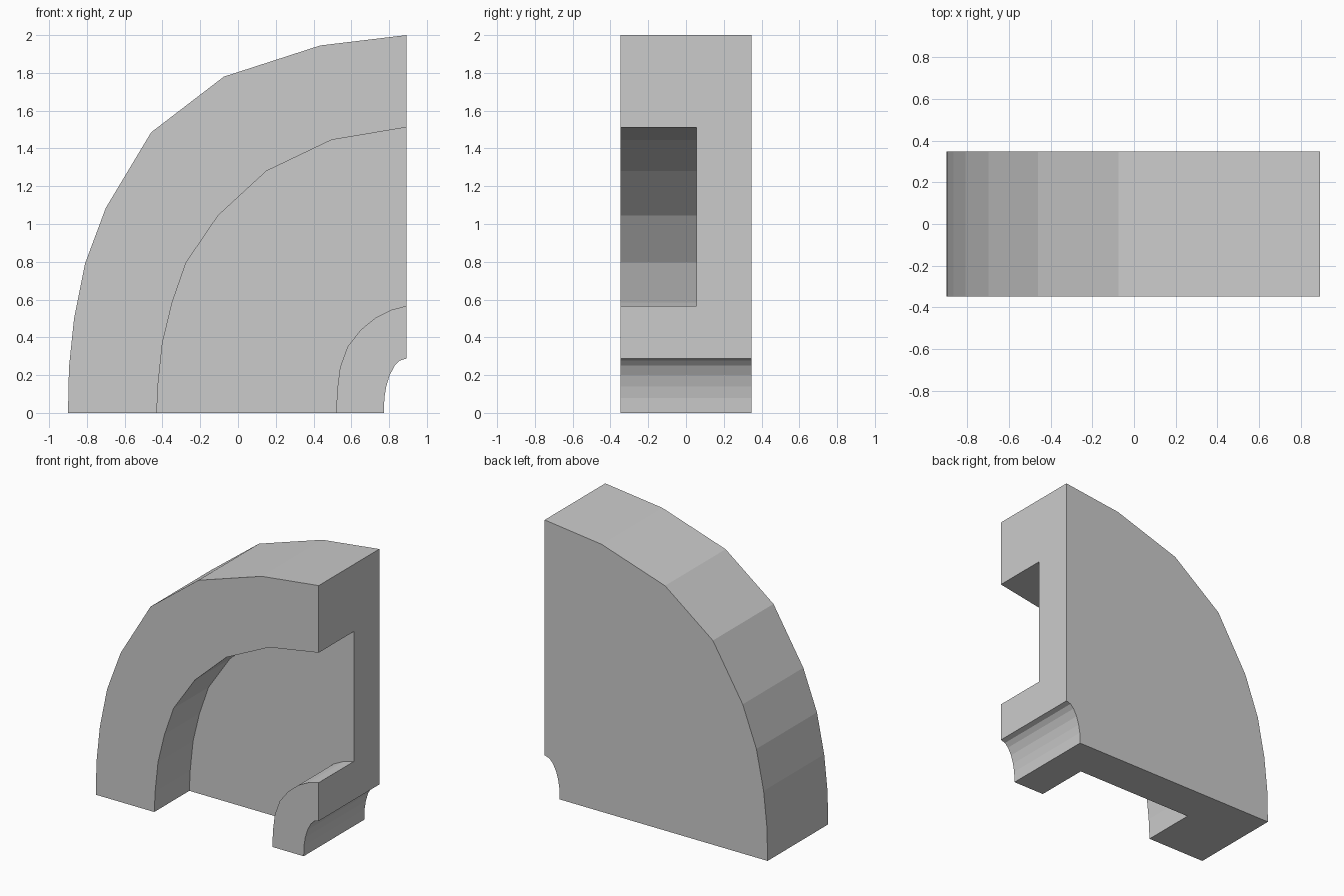
import bpy, bmesh

if "Cube" in bpy.data.objects:
    bpy.data.objects.remove(bpy.data.objects["Cube"])

# Profile arcs as (x, z), each from the base up to the right-hand cut face
OUTER = [(-.9, 0), (-.895, .24), (-.868, .5), (-.81, .79), (-.70, 1.085),
         (-.46, 1.485), (-.075, 1.78), (.435, 1.945), (.893, 2.0)]
RIM = [(-.43, 0), (-.423, .15), (-.40, .37), (-.348, .585), (-.275, .795),
       (-.105, 1.045), (.15, 1.28), (.495, 1.445), (.893, 1.512)]
HUB = [(.52, 0), (.525, .12), (.54, .24), (.58, .35), (.65, .44),
       (.73, .505), (.81, .545), (.893, .567)]
BORE = [(.772, 0), (.775, .08), (.785, .14), (.803, .2), (.83, .25),
        (.857, .277), (.893, .288)]
FRONT, BACK, RECESS = -.348, .348, .055


def prism(name, profile, y0, y1):
    bm = bmesh.new()
    face = bm.faces.new([bm.verts.new((x, y0, z)) for x, z in profile])
    ext = bmesh.ops.extrude_face_region(bm, geom=[face])["geom"]
    verts = [v for v in ext if isinstance(v, bmesh.types.BMVert)]
    bmesh.ops.translate(bm, verts=verts, vec=(0, y1 - y0, 0))
    if not any(f.is_valid and all(abs(v.co.y - y0) < 1e-5 for v in f.verts)
               for f in bm.faces):
        bm.faces.new([v for v in bm.verts if abs(v.co.y - y0) < 1e-5])
    bmesh.ops.recalc_face_normals(bm, faces=bm.faces)
    mesh = bpy.data.meshes.new(name)
    bm.to_mesh(mesh)
    bm.free()
    obj = bpy.data.objects.new(name, mesh)
    bpy.context.collection.objects.link(obj)
    return obj


def open_ended(arc):
    # Continue an arc beyond the base and the right-hand cut face
    return [(arc[0][0], -.1)] + arc + [(1.0, arc[-1][1])]


# Quarter block with the bore through its full depth
block = prism("quarter_ring_block", OUTER + BORE[::-1], FRONT, BACK)

# Curved recess between rim and hub, open at both ends
cutter = prism("recess_cutter", open_ended(RIM) + open_ended(HUB)[::-1],
               FRONT - .1, RECESS)
cutter.hide_render = True

mod = block.modifiers.new("recess", 'BOOLEAN')
mod.operation = 'DIFFERENCE'
mod.solver = 'EXACT'
mod.object = cutter
bpy.context.view_layer.objects.active = block
bpy.ops.object.modifier_apply(modifier=mod.name)
bpy.data.objects.remove(cutter)
